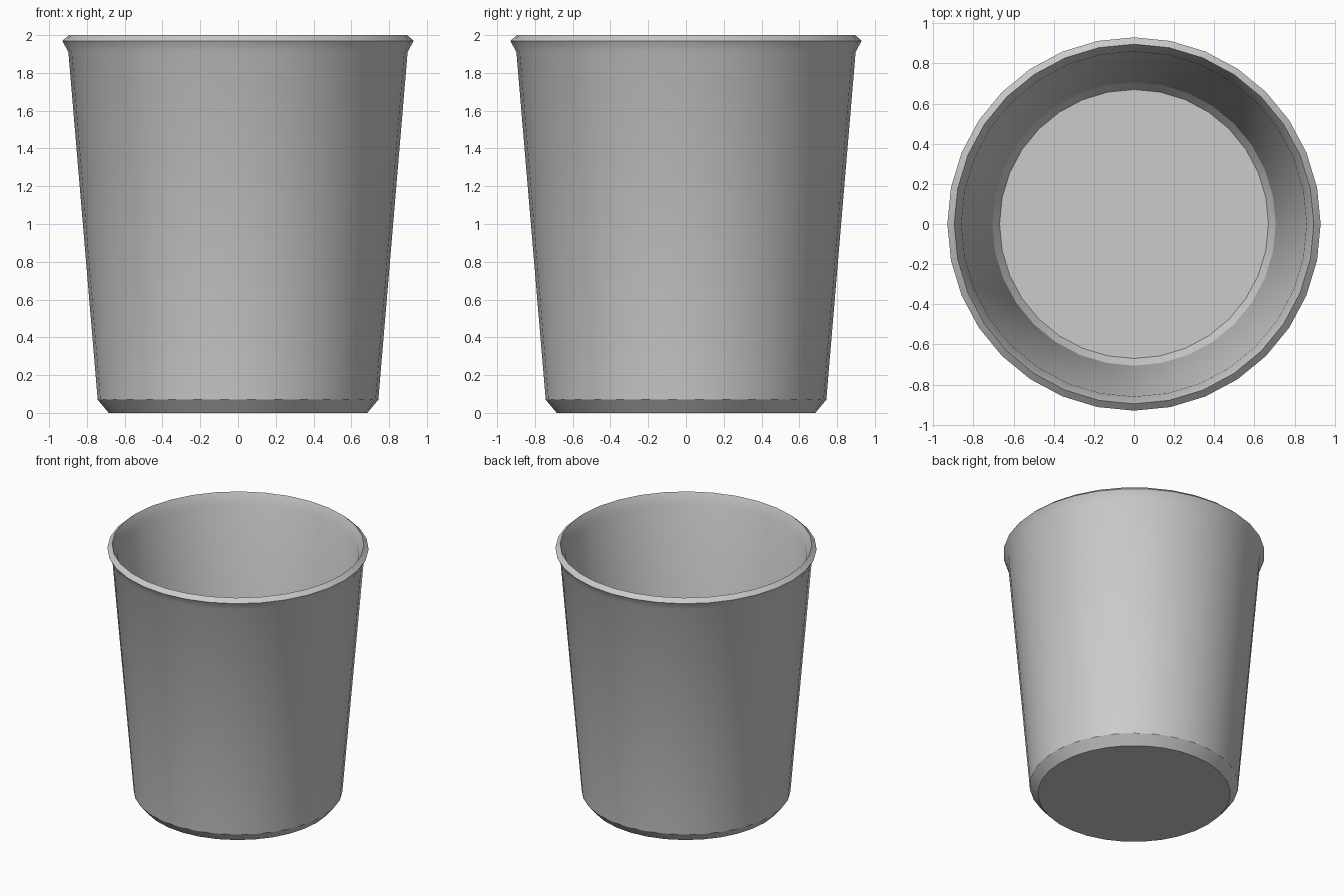
import bpy, bmesh
from math import cos, sin, radians, tau

if "Cube" in bpy.data.objects:
    bpy.data.objects.remove(bpy.data.objects["Cube"])

SIDES = 32
# Cup wall section (radius, height): outside from base to rim, then inside down to floor
PROFILE = [(0.685, 0), (0.743, 0.07), (0.898, 1.91), (0.93, 1.97),
           (0.896, 2.0), (0.86, 1.92), (0.706, 0.09), (0.67, 0.04)]

bm = bmesh.new()
rings = [[bm.verts.new((r * cos(tau * i / SIDES), r * sin(tau * i / SIDES), z))
          for i in range(SIDES)] for r, z in PROFILE]

# Walls and rim
for low, high in zip(rings, rings[1:]):
    for i in range(SIDES):
        j = (i + 1) % SIDES
        bm.faces.new((low[i], low[j], high[j], high[i]))

# Underside and inner floor
bm.faces.new(rings[0][::-1])
bm.faces.new(rings[-1])
bmesh.ops.recalc_face_normals(bm, faces=bm.faces[:])

mesh = bpy.data.meshes.new("cup")
bm.to_mesh(mesh)
bm.free()
cup = bpy.data.objects.new("cup", mesh)
bpy.context.collection.objects.link(cup)
bpy.context.view_layer.objects.active = cup
cup.select_set(True)
bpy.ops.object.shade_smooth_by_angle(angle=radians(30))
